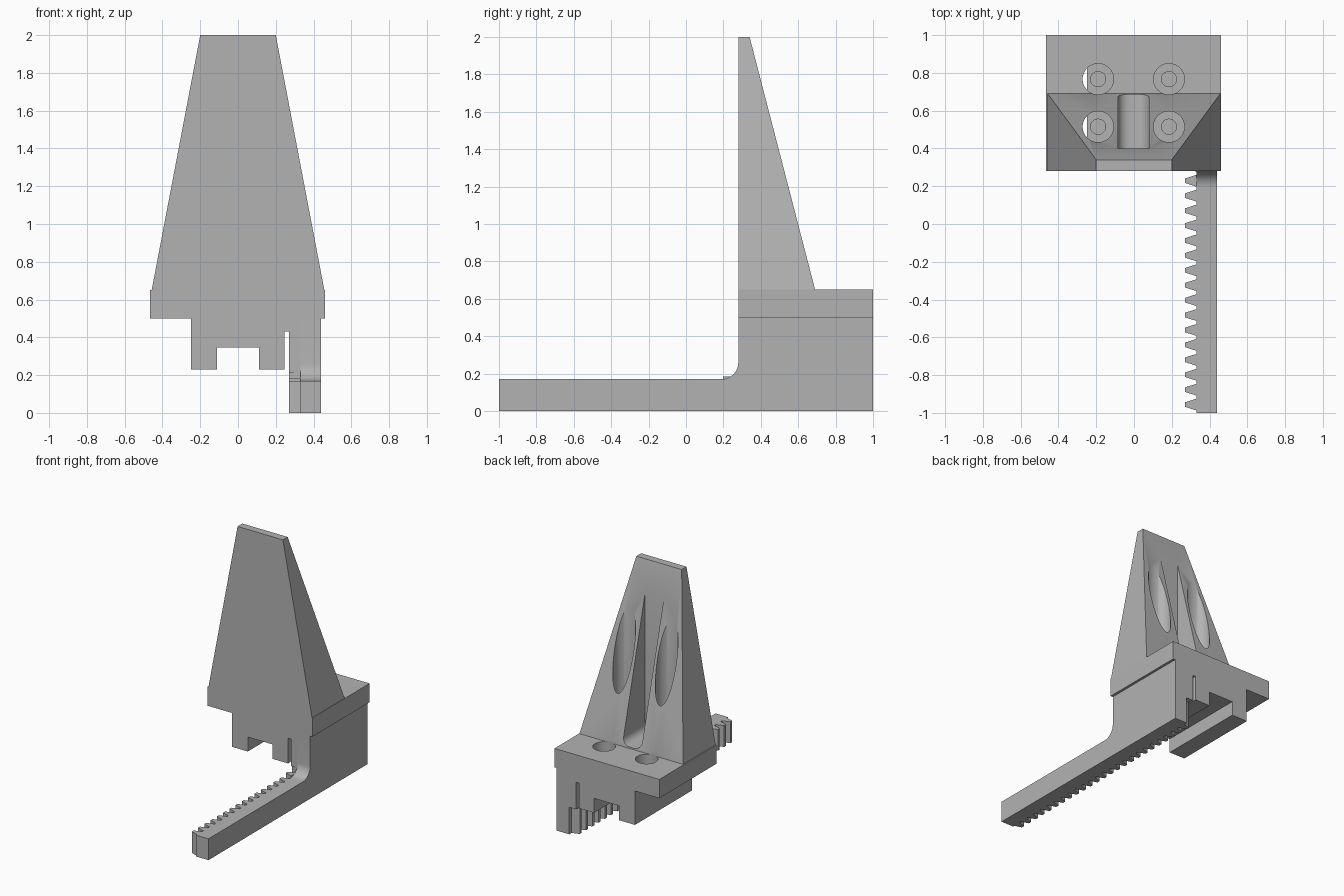
import bpy, bmesh, math
from mathutils import Matrix, Vector

if "Cube" in bpy.data.objects:
    bpy.data.objects.remove(bpy.data.objects["Cube"])

grey = bpy.data.materials.new("plain grey")
grey.use_nodes = True
colour = (0.45, 0.45, 0.45, 1)
grey.diffuse_color = colour
grey.node_tree.nodes["Principled BSDF"].inputs["Base Color"].default_value = colour


def finish(name, bm):
    bmesh.ops.recalc_face_normals(bm, faces=bm.faces)
    mesh = bpy.data.meshes.new(name)
    bm.to_mesh(mesh)
    bm.free()
    mesh.materials.append(grey)
    obj = bpy.data.objects.new(name, mesh)
    bpy.context.collection.objects.link(obj)
    return obj


def prism(bm, points, shift):
    """Extrude a closed outline by the shift vector."""
    face = bm.faces.new([bm.verts.new(p) for p in points])
    out = bmesh.ops.extrude_face_region(bm, geom=[face])
    moved = [v for v in out["geom"] if isinstance(v, bmesh.types.BMVert)]
    bmesh.ops.translate(bm, verts=moved, vec=Vector(shift))


def bores(name, radius, bottom, top):
    bm = bmesh.new()
    for x in (-0.19, 0.185):
        for y in (0.515, 0.767):
            bmesh.ops.create_cone(bm, cap_ends=True, segments=48, radius1=radius,
                                  radius2=radius, depth=top - bottom,
                                  matrix=Matrix.Translation((x, y, (top + bottom) / 2)))
    return finish(name, bm)


def cut(obj, cutters):
    for cutter in cutters:
        mod = obj.modifiers.new("cut", "BOOLEAN")
        mod.operation = "DIFFERENCE"
        mod.solver = "EXACT"
        mod.object = cutter
    graph = bpy.context.evaluated_depsgraph_get()
    mesh = bpy.data.meshes.new_from_object(obj.evaluated_get(graph))
    obj.modifiers.clear()
    obj.data = mesh


front, back, deck = 0.28, 1.0, 0.65

# Mounting block: plate, grooved foot, narrow slit and inner arm wall
bm = bmesh.new()
outline = [(-0.465, deck), (-0.465, 0.5), (-0.25, 0.5), (-0.25, 0.23), (-0.11, 0.23),
           (-0.11, 0.345), (0.11, 0.345), (0.11, 0.23), (0.245, 0.23), (0.245, 0.43),
           (0.27, 0.43), (0.27, 0.215), (0.33, 0.215), (0.33, 0.5), (0.46, 0.5), (0.46, deck)]
prism(bm, [(x, front, z) for x, z in outline], (0, back - front, 0))
block = finish("mounting_block", bm)

# Tapered finger
bm = bmesh.new()
rings = []
for half, depth, z in ((0.457, 0.69, deck), (0.2, 0.34, 2.0)):
    rings.append([bm.verts.new(p) for p in ((-half, front, z), (half, front, z),
                                            (half, depth, z), (-half, depth, z))])
low, high = rings
bm.faces.new(low)
bm.faces.new(high)
for i in range(4):
    j = (i + 1) % 4
    bm.faces.new((low[i], low[j], high[j], high[i]))
finger = finish("finger", bm)

# Groove cutter with rounded lower edges
bm = bmesh.new()
bmesh.ops.create_cube(bm, size=1)
bmesh.ops.scale(bm, vec=(0.165, 0.5, 1.42), verts=bm.verts)
bmesh.ops.translate(bm, vec=(-0.003, 0.65, 1.37), verts=bm.verts)
lower = [e for e in bm.edges if all(v.co.z < 1 for v in e.verts)
         and abs(e.verts[0].co.y - e.verts[1].co.y) > 0.1]
bmesh.ops.bevel(bm, geom=lower, offset=0.06, segments=6, profile=0.5, affect="EDGES")
groove = finish("groove_cutter", bm)

# Stepped screw holes and groove
heads = bores("head_cutter", 0.082, 0.45, 2.2)
shafts = bores("shaft_cutter", 0.04, 0.3, 0.6)
cut(block, (heads, shafts))
cut(finger, (heads, groove))
for helper in (heads, shafts, groove):
    bpy.data.objects.remove(helper)

# Rack arm with a filleted corner
bm = bmesh.new()
side = [(-1, 0), (back, 0), (back, 0.5), (front, 0.5)]
for i in range(9):
    a = math.radians(90) * i / 8
    side.append((0.19 + 0.09 * math.cos(a), 0.26 - 0.09 * math.sin(a)))
side.append((-1, 0.17))
prism(bm, [(0.33, y, z) for y, z in side], (0.11, 0, 0))
arm = finish("rack_arm", bm)

# Rack teeth
bm = bmesh.new()
pitch = 0.079
for i in range(25):
    y = -0.956 + i * pitch
    height = 0.17 if y < 0.2 else 0.185 if y < front else 0.215
    tooth = [(0.33, y - 0.031), (0.27, y - 0.012), (0.27, y + 0.012), (0.33, y + 0.031)]
    prism(bm, [(x, min(t, back), 0) for x, t in tooth], (0, 0, height))
teeth = finish("rack_teeth", bm)

# Smooth the round faces, keep hard edges
bpy.ops.object.select_all(action="DESELECT")
for obj in (block, finger, arm, teeth):
    obj.select_set(True)
bpy.context.view_layer.objects.active = block
bpy.ops.object.shade_smooth_by_angle(angle=math.radians(30))
